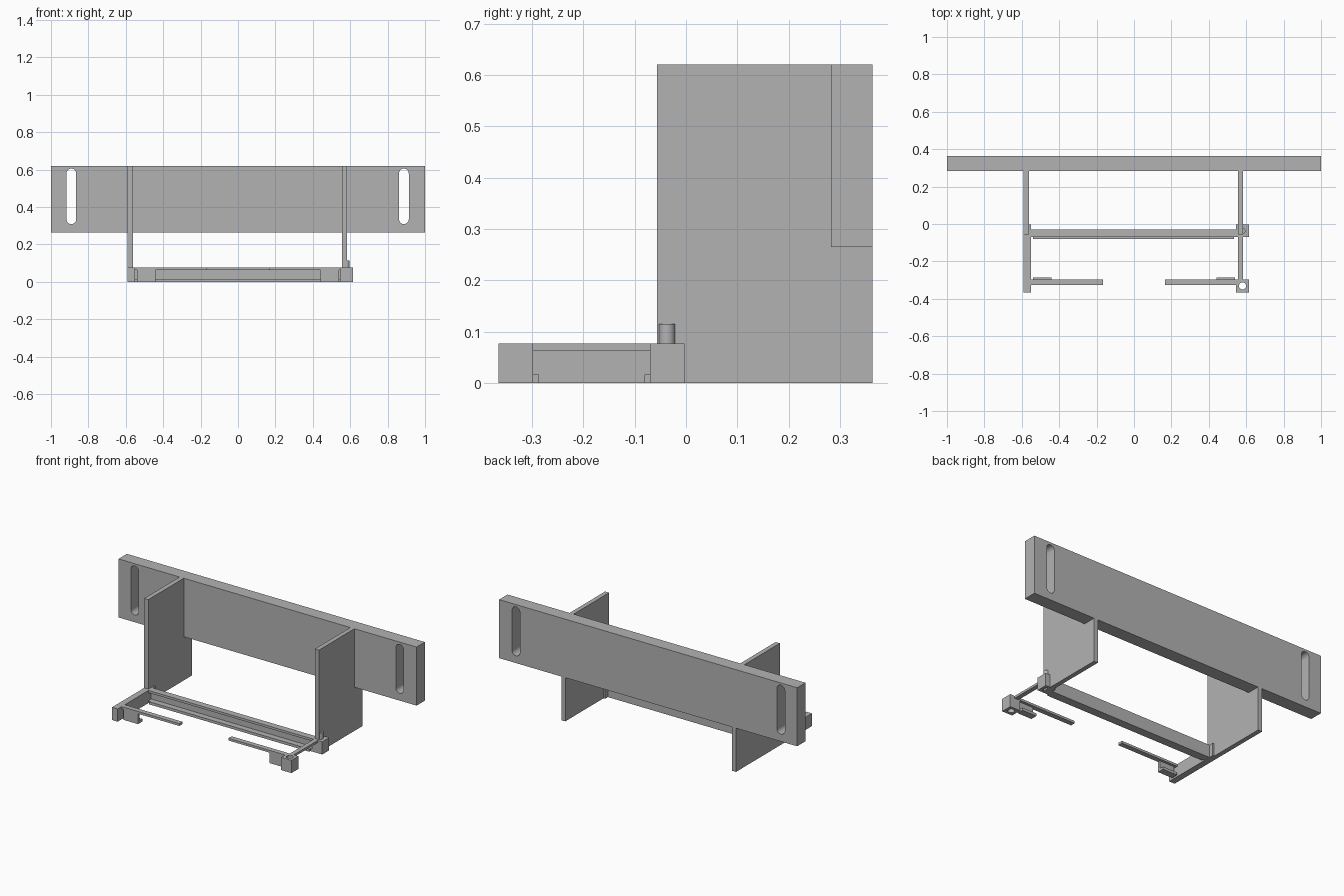
import bpy, bmesh, math
from mathutils import Matrix

if "Cube" in bpy.data.objects:
    bpy.data.objects.remove(bpy.data.objects["Cube"])

grey = bpy.data.materials.new("plain grey")
grey.diffuse_color = (0.45, 0.45, 0.45, 1)
grey.use_nodes = True
grey.node_tree.nodes["Principled BSDF"].inputs["Base Color"].default_value = grey.diffuse_color


def finish(name, bm):
    bmesh.ops.recalc_face_normals(bm, faces=bm.faces[:])
    me = bpy.data.meshes.new(name)
    bm.to_mesh(me)
    bm.free()
    me.materials.append(grey)
    ob = bpy.data.objects.new(name, me)
    bpy.context.collection.objects.link(ob)
    return ob


def prism(name, outline, axis, lo, hi):
    """Extrude a 2D outline along x (outline is y,z) or y (outline is x,z) or z (outline is x,y)."""
    place = {"x": lambda a, b: (lo, a, b), "y": lambda a, b: (a, lo, b), "z": lambda a, b: (a, b, lo)}[axis]
    bm = bmesh.new()
    face = bm.faces.new([bm.verts.new(place(a, b)) for a, b in outline])
    new = bmesh.ops.extrude_face_region(bm, geom=[face])["geom"]
    shift = [(hi - lo) if axis == k else 0 for k in "xyz"]
    bmesh.ops.translate(bm, vec=shift, verts=[v for v in new if isinstance(v, bmesh.types.BMVert)])
    return finish(name, bm)


def box(name, x0, x1, y0, y1, z0, z1):
    return prism(name, [(x0, y0), (x1, y0), (x1, y1), (x0, y1)], "z", z0, z1)


def circle(cx, cy, r, n=32):
    return [(cx + r * math.cos(2 * math.pi * i / n), cy + r * math.sin(2 * math.pi * i / n)) for i in range(n)]


def cut(ob, cutter):
    mod = ob.modifiers.new("cut", "BOOLEAN")
    mod.operation = "DIFFERENCE"
    mod.solver = "EXACT"
    mod.object = cutter
    bpy.context.view_layer.objects.active = ob
    bpy.ops.object.modifier_apply(modifier=mod.name)
    bpy.data.objects.remove(cutter)


def smooth(ob):
    bpy.ops.object.select_all(action="DESELECT")
    ob.select_set(True)
    bpy.context.view_layer.objects.active = ob
    bpy.ops.object.shade_smooth_by_angle(angle=math.radians(30))


# Mounting board with a rounded slot near each end
board = box("mounting_board", -1, 1, 0.283, 0.363, 0.265, 0.62)
for x in (-0.891, 0.887):
    r, z0, z1 = 0.026, 0.335, 0.58
    arc = [math.pi * i / 16 for i in range(17)]
    slot = [(x + r * math.cos(a), z1 + r * math.sin(a)) for a in arc]
    slot += [(x - r * math.cos(a), z0 - r * math.sin(a)) for a in arc]
    cut(board, prism("slot_cutter", slot, "y", 0.2, 0.45))
smooth(board)

# Side panels, notched around the board
panel = [(-0.057, 0), (0.363, 0), (0.363, 0.265), (0.283, 0.265), (0.283, 0.62), (-0.057, 0.62)]
prism("left_panel", panel, "x", -0.59, -0.562)
prism("right_panel", panel, "x", 0.556, 0.583)

# Left end bar and slim right end bar
TOP, UNDER = 0.077, 0.063
box("left_end_bar", -0.59, -0.552, -0.365, -0.003, 0, TOP)
box("right_end_bar", 0.556, 0.583, -0.30, -0.068, UNDER, TOP)

# Right corner blocks: through hole in front, blind hole and peg behind
front_block = box("front_corner_block", 0.545, 0.614, -0.365, -0.298, 0, TOP)
cut(front_block, prism("hole_cutter", circle(0.58, -0.331, 0.019), "z", -0.1, 0.2))
smooth(front_block)
rear_block = box("rear_corner_block", 0.545, 0.614, -0.07, -0.003, 0, TOP)
cut(rear_block, prism("hole_cutter", circle(0.58, -0.037, 0.019), "z", -0.1, 0.045))
smooth(rear_block)
smooth(prism("peg", circle(0.58, -0.037, 0.016), "z", TOP, 0.115))

# Rear channel rail: wall, top flange and longer bottom lip
LIP = 0.016
rear = [(-0.03, 0), (-0.03, TOP), (-0.07, TOP), (-0.07, UNDER), (-0.045, UNDER),
        (-0.045, LIP), (-0.081, LIP), (-0.081, 0)]
prism("rear_rail", rear[:6] + [(-0.07, LIP), (-0.07, 0)], "x", -0.552, 0.545)
box("rear_rail_lip", -0.54, 0.535, -0.081, -0.07, 0, LIP)

# Front arms and the short channel clips under them
clip = [(-0.327, 0), (-0.327, TOP), (-0.297, TOP), (-0.297, UNDER), (-0.312, UNDER),
        (-0.312, LIP), (-0.286, LIP), (-0.286, 0)]
for side, inner, outer, c0, c1 in (("left", -0.165, -0.552, -0.54, -0.442),
                                   ("right", 0.165, 0.545, 0.442, 0.54)):
    box(side + "_front_arm", min(inner, outer), max(inner, outer), -0.327, -0.297, UNDER, TOP)
    prism(side + "_front_clip", clip, "x", c0, c1)
